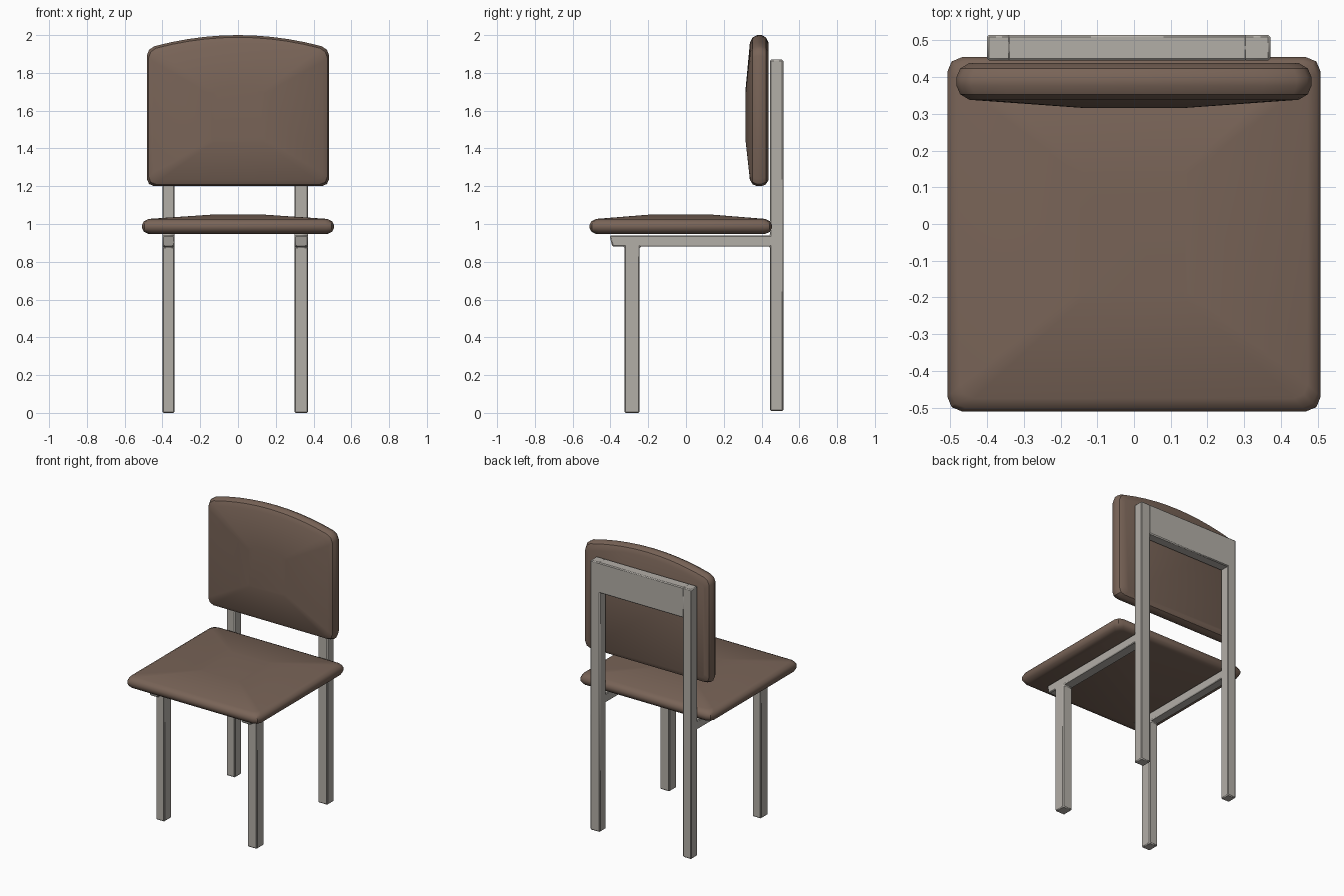
import bpy, bmesh, math
from mathutils import Vector

cube = bpy.data.objects.get("Cube")
if cube:
    bpy.data.objects.remove(cube, do_unlink=True)


def material(name, rgb):
    mat = bpy.data.materials.new(name)
    mat.use_nodes = True
    mat.diffuse_color = (*rgb, 1)
    mat.node_tree.nodes["Principled BSDF"].inputs["Base Color"].default_value = (*rgb, 1)
    return mat


leather = material("brown leather", (0.19, 0.127, 0.096))
metal = material("warm grey metal", (0.45, 0.425, 0.39))


def make_object(name, bm, mat, angle):
    bmesh.ops.recalc_face_normals(bm, faces=bm.faces)
    mesh = bpy.data.meshes.new(name)
    bm.to_mesh(mesh)
    bm.free()
    mesh.materials.append(mat)
    obj = bpy.data.objects.new(name, mesh)
    bpy.context.collection.objects.link(obj)
    bpy.ops.object.select_all(action="DESELECT")
    obj.select_set(True)
    bpy.context.view_layer.objects.active = obj
    bpy.ops.object.shade_smooth_by_angle(angle=math.radians(angle))
    return obj


def cushion_outline(half_w, half_h, radius, crown):
    """Rounded rectangle whose top edge can bow upward by crown."""
    points = []
    for i, (sx, sy) in enumerate([(-1, -1), (1, -1), (1, 1), (-1, 1)]):
        for step in range(3):
            a = math.radians(180 + 90 * i + 45 * step)
            points.append((sx * (half_w - radius) + radius * math.cos(a),
                           sy * (half_h - radius) + radius * math.sin(a)))
        if i == 2 and crown:
            span = half_w - radius
            points += [(span * (1 - k / 5), half_h) for k in range(1, 10)]
    return [(x, y + crown * (1 - (x / half_w) ** 2) if y > 0 else y) for x, y in points]


def cushion(name, half_w, half_h, thickness, dome, crown=0):
    """Stacked rings: soft edge below, straight side, soft edge above, domed face."""
    outline = cushion_outline(half_w, half_h, 0.04, crown)
    t = thickness
    rings = [(0.035, 0), (0.01, 0.15 * t), (0, 0.38 * t),
             (0, 0.62 * t), (0.01, 0.85 * t), (0.035, t)]
    levels = [(1 - d / half_w, 1 - d / half_h, z) for d, z in rings]
    levels.append((0.29, 0.36, t + dome))
    bm = bmesh.new()
    loops = [[bm.verts.new((x * sx, y * sy, z)) for x, y in outline] for sx, sy, z in levels]
    for low, high in zip(loops, loops[1:]):
        for i in range(len(low)):
            j = (i + 1) % len(low)
            bm.faces.new((low[i], low[j], high[j], high[i]))
    bm.faces.new(loops[0][::-1])
    bm.faces.new(loops[-1])
    return make_object(name, bm, leather, 35)


def extruded_bar(name, profile, x0, x1):
    """Side profile in y and z, pushed along x, with softened edges."""
    bm = bmesh.new()
    face = bm.faces.new([bm.verts.new((x0, y, z)) for y, z in profile])
    result = bmesh.ops.extrude_face_region(bm, geom=[face])
    moved = [v for v in result["geom"] if isinstance(v, bmesh.types.BMVert)]
    bmesh.ops.translate(bm, verts=moved, vec=Vector((x1 - x0, 0, 0)))
    obj = make_object(name, bm, metal, 30)
    bevel = obj.modifiers.new("soft edges", "BEVEL")
    bevel.width = 0.006
    bevel.segments = 1
    return obj


# Upholstery
seat = cushion("seat", 0.508, 0.482, 0.08, 0.022)
seat.location = (0, -0.028, 0.947)
backrest = cushion("backrest", 0.483, 0.365, 0.1, 0.022, crown=0.07)
backrest.rotation_euler.x = math.pi / 2
backrest.location = (0, 0.438, 1.565)

# Side frames: front leg, seat rail and tall rear post in one profile
side = [(-0.325, 0), (-0.245, 0), (-0.245, 0.88), (0.445, 0.88),
        (0.445, 0.01), (0.515, 0.01), (0.515, 1.87), (0.445, 1.87),
        (0.445, 0.94), (-0.405, 0.94), (-0.39, 0.88), (-0.325, 0.88)]
extruded_bar("right_side_frame", side, -0.4, -0.335)
extruded_bar("left_side_frame", side, 0.298, 0.371)

# Panel joining the rear posts behind the backrest
panel = [(0.445, 1.66), (0.515, 1.66), (0.515, 1.87), (0.445, 1.87)]
extruded_bar("rear_crossbar", panel, -0.345, 0.308)
